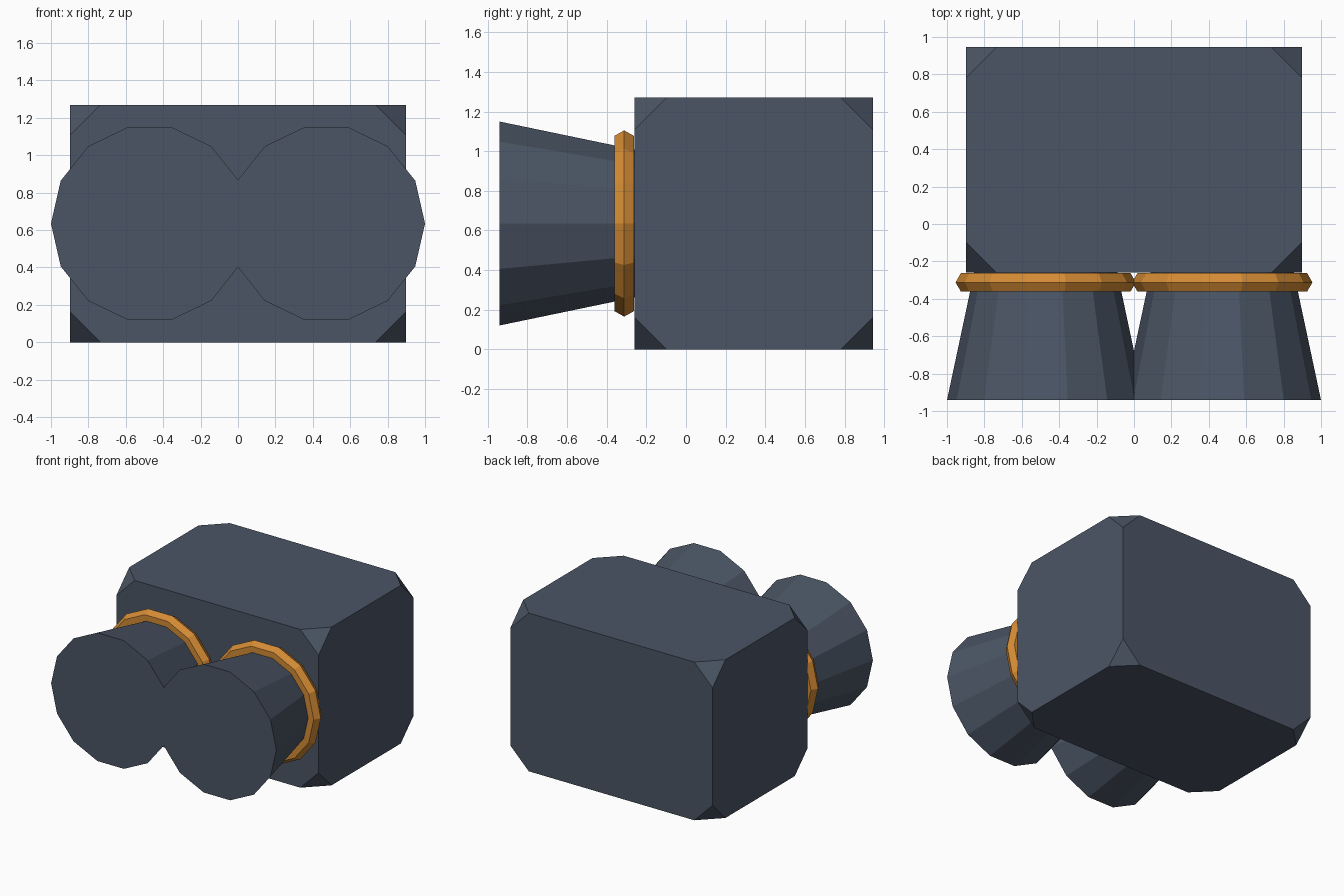
import bpy, bmesh, math

SIDES = 14
BARREL_X, BARREL_Z = 0.472, 0.635

old = bpy.data.objects.get("Cube")
if old:
    bpy.data.objects.remove(old, do_unlink=True)


def material(name, color):
    mat = bpy.data.materials.new(name)
    mat.use_nodes = True
    mat.diffuse_color = color
    bsdf = next(n for n in mat.node_tree.nodes if n.type == 'BSDF_PRINCIPLED')
    bsdf.inputs["Base Color"].default_value = color
    return mat


slate = material("slate_grey", (0.07, 0.091, 0.13, 1))
orange = material("warm_orange", (0.66, 0.26, 0.035, 1))


def finish(bm, name, mat, location):
    bmesh.ops.recalc_face_normals(bm, faces=bm.faces)
    mesh = bpy.data.meshes.new(name)
    bm.to_mesh(mesh)
    bm.free()
    mesh.materials.append(mat)
    obj = bpy.data.objects.new(name, mesh)
    obj.location = location
    bpy.context.collection.objects.link(obj)
    return obj


def lathe(name, profile, mat, location, closed=False):
    """Spin (radius, y) points round the y axis; closed joins last to first."""
    bm = bmesh.new()
    rings = []
    for radius, y in profile:
        angles = [math.tau * i / SIDES for i in range(SIDES)]
        rings.append([bm.verts.new((radius * math.cos(a), y, radius * math.sin(a)))
                      for a in angles])
    pairs = list(zip(rings, rings[1:]))
    if closed:
        pairs.append((rings[-1], rings[0]))
    else:
        bm.faces.new(rings[0])
        bm.faces.new(rings[-1])
    for a, b in pairs:
        for i in range(SIDES):
            j = (i + 1) % SIDES
            bm.faces.new((a[i], a[j], b[j], b[i]))
    return finish(bm, name, mat, location)


# Main block with its eight corners cut off
bm = bmesh.new()
bmesh.ops.create_cube(bm, size=1)
bmesh.ops.scale(bm, vec=(1.796, 1.205, 1.27), verts=bm.verts)
bmesh.ops.bevel(bm, geom=bm.verts[:], offset=0.163, offset_type='OFFSET',
                segments=1, profile=0.5, affect='VERTICES')
finish(bm, "body", slate, (0, 0.3425, 0.635))

# Hexagonal cross-section of the collars
collar = [(0.425 + 0.057 * math.cos(math.tau * k / 6),
           0.057 * math.sin(math.tau * k / 6)) for k in range(6)]

# Flared barrels and their collars, one on each side
for side, sign in (("left", 1), ("right", -1)):
    x = sign * BARREL_X
    lathe(side + "_barrel", [(0.528, -0.942), (0.37, -0.2)], slate,
          (x, 0, BARREL_Z))
    lathe(side + "_collar", collar, orange, (x, -0.312, BARREL_Z), closed=True)
